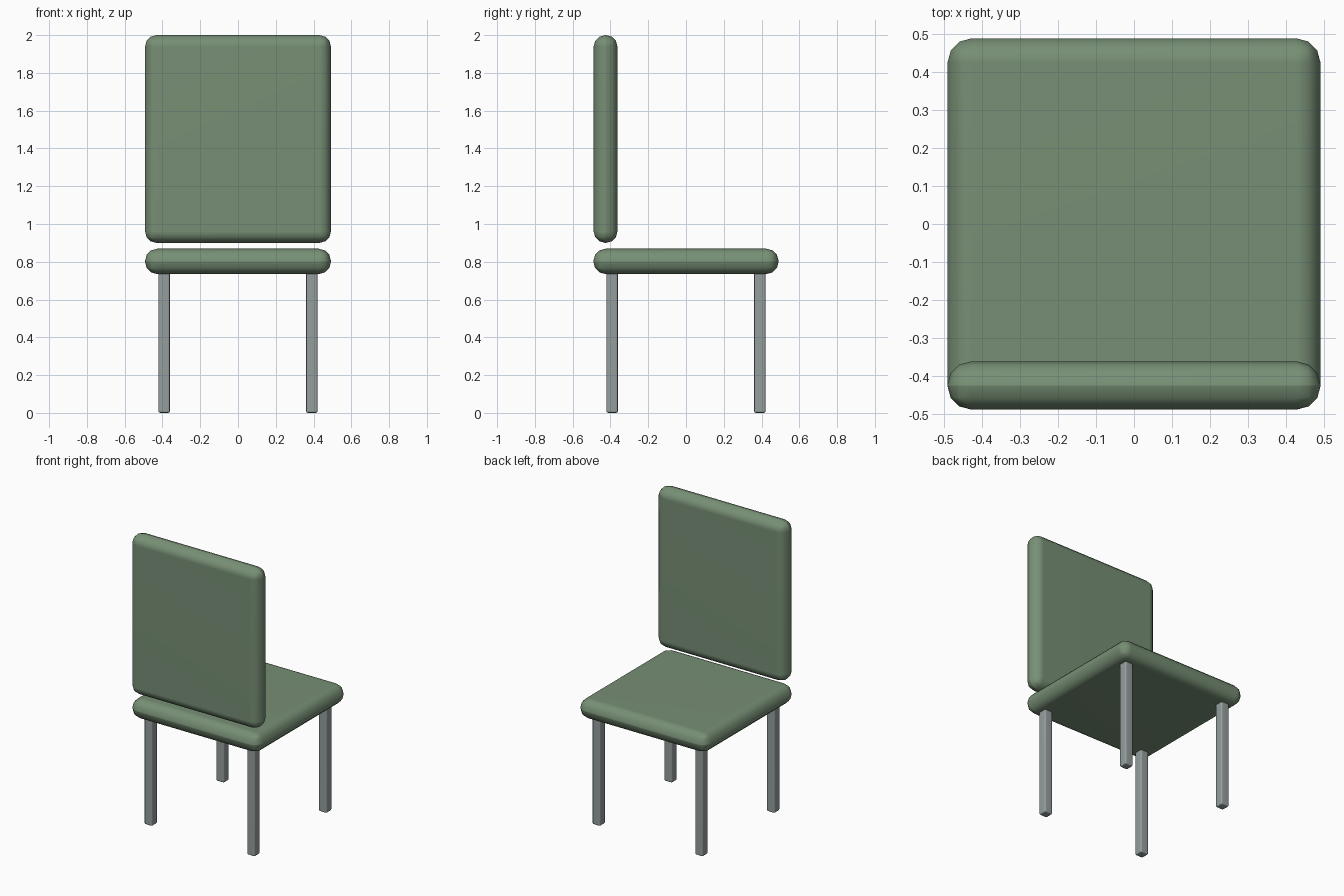
import bpy
from math import radians

if "Cube" in bpy.data.objects:
    bpy.data.objects.remove(bpy.data.objects["Cube"])


def make_material(name, color):
    material = bpy.data.materials.new(name)
    material.diffuse_color = (*color, 1)
    material.use_nodes = True
    material.node_tree.nodes["Principled BSDF"].inputs["Base Color"].default_value = material.diffuse_color
    return material


def rounded_box(name, center, size, radius, segments, material):
    bpy.ops.mesh.primitive_cube_add(size=1, location=center)
    obj = bpy.context.object
    obj.name = name
    obj.scale = size
    bpy.ops.object.transform_apply(location=False, rotation=False, scale=True)
    bevel = obj.modifiers.new("rounding", 'BEVEL')
    bevel.width = radius
    bevel.segments = segments
    bevel.limit_method = 'NONE'
    bpy.ops.object.modifier_apply(modifier=bevel.name)
    bpy.ops.object.shade_smooth_by_angle(angle=radians(50))
    # Keep the broad faces evenly shaded
    normals = obj.modifiers.new("flat_faces", 'WEIGHTED_NORMAL')
    normals.keep_sharp = True
    obj.data.materials.append(material)
    return obj


fabric = make_material("green_fabric", (0.185, 0.275, 0.178))
metal = make_material("grey_metal", (0.30, 0.34, 0.34))

# Upholstered cushions
rounded_box("seat", (0, 0, 0.802), (0.984, 0.98, 0.134), 0.064, 3, fabric)
rounded_box("backrest", (0, -0.426, 1.45), (0.984, 0.126, 1.10), 0.061, 3, fabric)

# Four square legs with softened edges
for depth, y in (("front", -0.391), ("rear", 0.391)):
    for side, x in (("left", -0.391), ("right", 0.391)):
        rounded_box(f"{depth}_{side}_leg", (x, y, 0.375), (0.06, 0.06, 0.75), 0.009, 2, metal)
